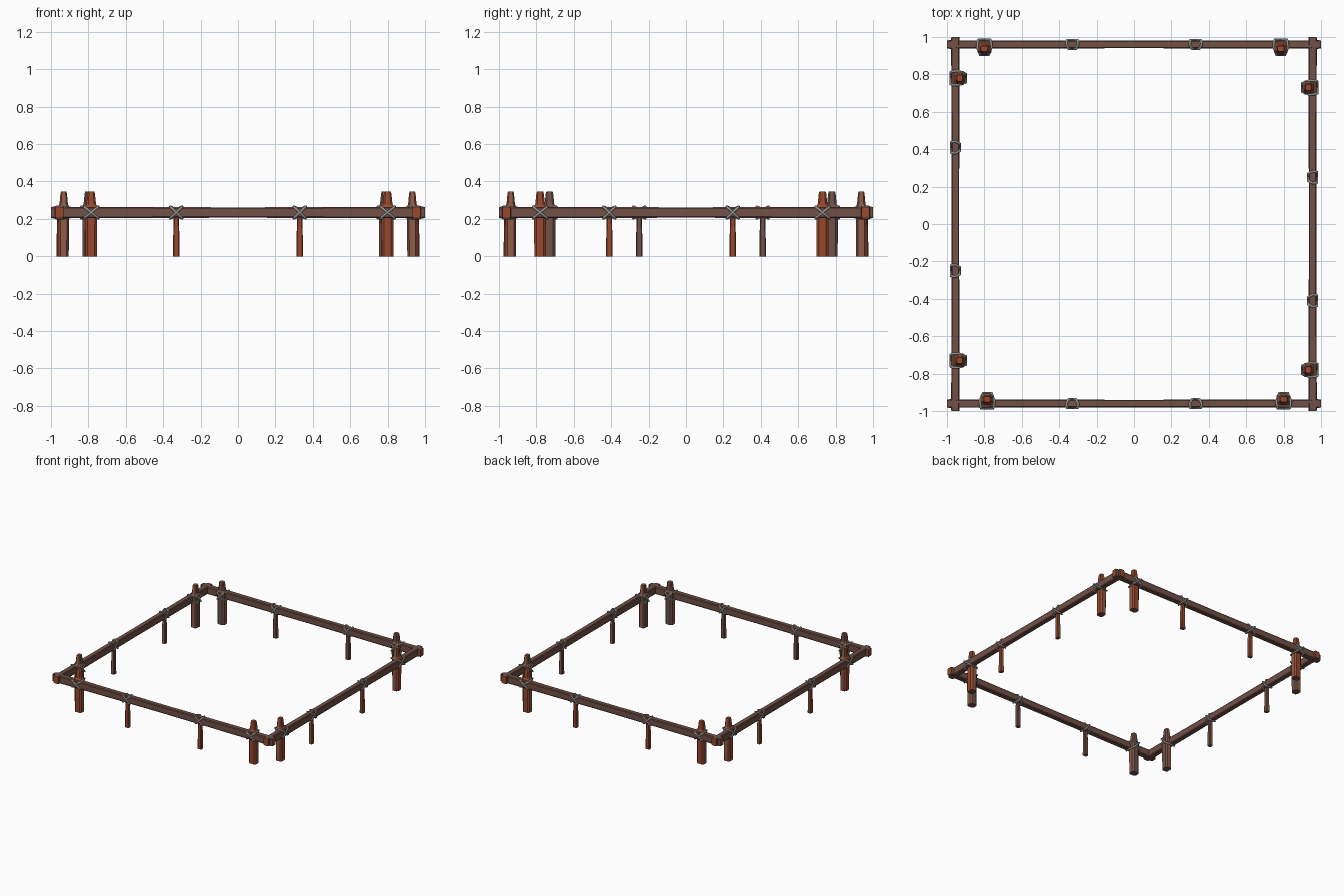
import bpy, bmesh, math
from mathutils import Matrix, Vector

if "Cube" in bpy.data.objects:
    bpy.data.objects.remove(bpy.data.objects["Cube"])


def mat(name, rgb):
    m = bpy.data.materials.new(name)
    m.diffuse_color = (*rgb, 1)
    m.use_nodes = True
    m.node_tree.nodes["Principled BSDF"].inputs["Base Color"].default_value = m.diffuse_color
    return m


BARK = mat("bark brown", (0.165, 0.082, 0.062))
CUT = mat("red brown wood", (0.32, 0.065, 0.026))
SIDE = mat("mid brown wood", (0.28, 0.11, 0.062))
ROPE = mat("grey rope", (0.30, 0.31, 0.295))


def chamfered(c):
    """Square cross-section of half width 1 with corners cut at c."""
    return [(1, -c), (1, c), (c, 1), (-c, 1), (-1, c), (-1, -c), (-c, -1), (c, -1)]


def loft(name, rings, profile, to_local, place, colour):
    """Chamfered pole from (position, half_a, half_b) rings."""
    bm = bmesh.new()
    loops = [[bm.verts.new(to_local(p, ra * x, rb * y)) for x, y in profile]
             for p, ra, rb in rings]
    n = len(profile)
    for l0, l1 in zip(loops, loops[1:]):
        for i in range(n):
            j = (i + 1) % n
            bm.faces.new((l0[i], l0[j], l1[j], l1[i]))
    bm.faces.new(loops[0][::-1])
    bm.faces.new(loops[-1])
    bmesh.ops.recalc_face_normals(bm, faces=bm.faces[:])
    for f in bm.faces:
        f.material_index = colour(f.normal)
    me = bpy.data.meshes.new(name)
    bm.to_mesh(me)
    bm.free()
    for m in (BARK, CUT, SIDE):
        me.materials.append(m)
    ob = bpy.data.objects.new(name, me)
    ob.matrix_world = place
    bpy.context.collection.objects.link(ob)


def lashing(name, t, out_y, in_y, w, place):
    """Two crossed rope loops round the rail and post."""
    cu = bpy.data.curves.new(name, 'CURVE')
    cu.dimensions = '3D'
    cu.bevel_depth = 0.0065
    cu.bevel_resolution = 3
    mid = (out_y + in_y) / 2
    for s in (-1, 1):
        pts = [(-s * w * .85, out_y, .208), (s * w * .85, out_y, .260),
               (s * w * .95, out_y + .010, .265), (s * w, mid, .265),
               (s * w * .6, in_y, .260), (-s * w * .6, in_y, .208),
               (-s * w, mid, .203), (-s * w * .95, out_y + .010, .203)]
        sp = cu.splines.new('POLY')
        sp.points.add(len(pts) - 1)
        for q, (x, y, z) in zip(sp.points, pts):
            q.co = (t + x, y, z, 1)
        sp.use_cyclic_u = True
        sp.use_smooth = True
    cu.materials.append(ROPE)
    ob = bpy.data.objects.new(name, cu)
    ob.matrix_world = place
    bpy.context.collection.objects.link(ob)


def post_colour(n):
    # red brown outside and on the cap, mid brown at the sides, bark inside
    if n.z > 0.9:
        return 1
    if abs(n.z) > 0.6 or n.y > 0.5:
        return 0
    return 1 if n.y < -0.5 else 2


# each side: rail offset, thick post places, thin stake places
LAYOUT = [(.96, (-.785, .80), (-.33, .33)), (.955, (-.78, .73), (-.41, .25))]
for k, side in enumerate(("front", "right", "back", "left")):
    place = Matrix.Rotation(k * math.pi / 2, 4, 'Z')
    d, thick, thin = LAYOUT[k % 2]

    # rail, thicker at the ends with cut wood showing
    rail = [(t, .021 * r, .029 * r) for t, r in
            ((-1, 1.02), (-.985, 1.1), (-.92, 1.06), (0, .95),
             (.92, 1.06), (.985, 1.1), (1, 1.02))]
    loft(side + "_rail", rail, chamfered(.78), lambda p, a, b: Vector((p, -d + a, .234 + b)),
         place, lambda n: int(abs(n.x) > .9))

    # thick posts with tapered heads
    for i, t in enumerate(thick):
        rings = [(z, r, r * .87) for z, r in ((0, .031), (.2, .032), (.245, .034), (.262, .037),
                                              (.278, .026), (.335, .020), (.345, .017))]
        loft(f"{side}_post_{i}", rings, chamfered(.6),
             lambda p, a, b: Vector((t + a, -d + .023 + b, p)), place, post_colour)
        lashing(f"{side}_post_lashing_{i}", t, -d - .025, -d + .056, .038, place)

    # thin stakes
    for i, t in enumerate(thin):
        rings = [(0, .0175, .015), (.13, .016, .014), (.2, .014, .012), (.258, .014, .012)]
        loft(f"{side}_stake_{i}", rings, chamfered(.7),
             lambda p, a, b: Vector((t + a, -d + b, p)), place, post_colour)
        lashing(f"{side}_stake_lashing_{i}", t, -d - .024, -d + .024, .032, place)
